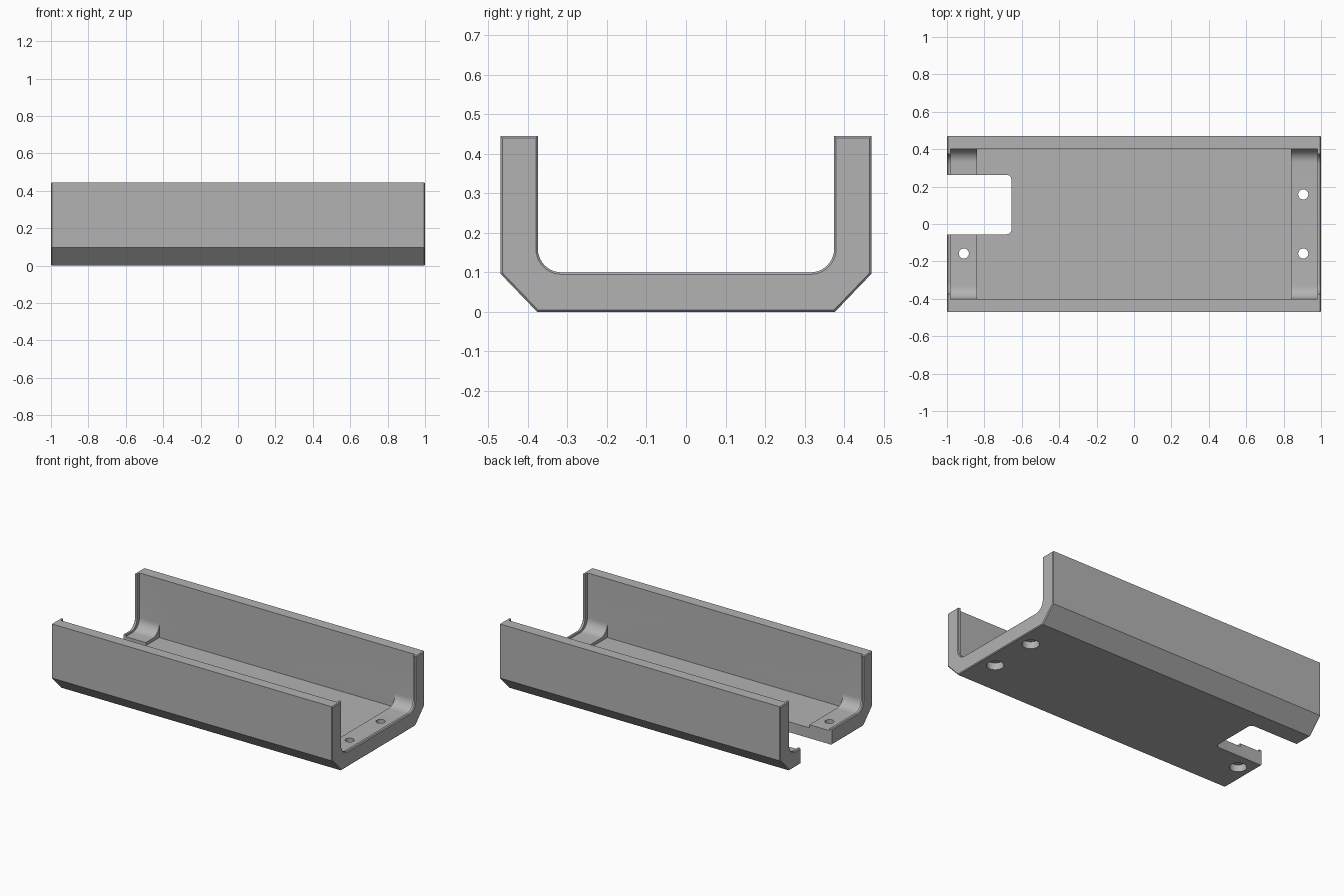
import bpy
import bmesh
from math import pi, cos, sin

old = bpy.data.objects.get("Cube")
if old:
    bpy.data.objects.remove(old, do_unlink=True)

GREY = (0.45, 0.45, 0.45, 1.0)
grey = bpy.data.materials.new("plain grey")
grey.use_nodes = True
grey.diffuse_color = GREY
grey.node_tree.nodes["Principled BSDF"].inputs["Base Color"].default_value = GREY


def arc(cx, cy, r, start, end, steps=10):
    return [(cx + r * cos(start + (end - start) * i / steps),
             cy + r * sin(start + (end - start) * i / steps)) for i in range(steps + 1)]


def prism(name, outline, low, high, axis="x", chamfer=0.0):
    """Extrude a closed outline along x (outline in y, z) or along z (outline in x, y)."""
    bm = bmesh.new()
    place = (lambda p, d: (d, *p)) if axis == "x" else (lambda p, d: (*p, d))
    ends = [[bm.verts.new(place(p, d)) for p in outline] for d in (low, high)]
    caps = [bm.faces.new(ring) for ring in ends]
    n = len(outline)
    for i in range(n):
        j = (i + 1) % n
        bm.faces.new((ends[0][i], ends[0][j], ends[1][j], ends[1][i]))
    bmesh.ops.recalc_face_normals(bm, faces=bm.faces[:])
    if chamfer:
        edges = list({e for f in caps for e in f.edges})
        bmesh.ops.bevel(bm, geom=edges, offset=chamfer, segments=1, affect="EDGES")
    mesh = bpy.data.meshes.new(name)
    bm.to_mesh(mesh)
    bm.free()
    mesh.materials.append(grey)
    obj = bpy.data.objects.new(name, mesh)
    bpy.context.collection.objects.link(obj)
    return obj


def trough(half, floor, r, top):
    """Rounded U outline, running from the right rim down and up to the left rim."""
    left = arc(half - r, floor + r, r, -pi / 2, 0)
    right = [(-y, z) for y, z in reversed(left)]
    return [(-half, top)] + right + left + [(half, top)]


def cut(body, cutter):
    mod = body.modifiers.new("cut", "BOOLEAN")
    mod.operation = "DIFFERENCE"
    mod.solver = "EXACT"
    mod.object = cutter
    bpy.context.view_layer.objects.active = body
    bpy.ops.object.modifier_apply(modifier=mod.name)
    bpy.data.objects.remove(cutter, do_unlink=True)


# Channel body with chamfered lower corners and narrow end lips
TOP = 0.445
outer = [(0.47, TOP), (0.47, 0.097), (0.377, 0), (-0.377, 0), (-0.47, 0.097), (-0.47, TOP)]
body = prism("channel_tray", trough(0.375, 0.1, 0.06, TOP) + outer, -1, 1, chamfer=0.005)

# Wider interior behind the lips, with rounded corners over the end pads
cut(body, prism("pad_cutter", trough(0.4, 0.087, 0.07, 0.6), -0.982, 0.982))

# Deeper square-cornered middle floor
middle = [(-0.4, 0.6), (-0.4, 0.067), (0.4, 0.067), (0.4, 0.6)]
cut(body, prism("floor_cutter", middle, -0.84, 0.84))

# Rounded notch in the right end of the floor
x, y0, y1, r = -0.655, -0.055, 0.262, 0.025
notch = ([(-1.1, y0)] + arc(x - r, y0 + r, r, -pi / 2, 0, 6)
         + arc(x - r, y1 - r, r, 0, pi / 2, 6) + [(-1.1, y1)])
cut(body, prism("notch_cutter", notch, -0.1, 0.3, "z"))

# Screw holes, counterbored from below
for hx, hy in ((0.905, 0.158), (0.905, -0.158), (-0.91, -0.158)):
    for radius, high in ((0.027, 0.2), (0.05, 0.045)):
        circle = arc(hx, hy, radius, 0, 2 * pi, 32)[:-1]
        cut(body, prism("hole_cutter", circle, -0.1, high, "z"))

bpy.ops.object.select_all(action="DESELECT")
body.select_set(True)
bpy.context.view_layer.objects.active = body
bpy.ops.object.shade_smooth_by_angle(angle=pi / 6)
